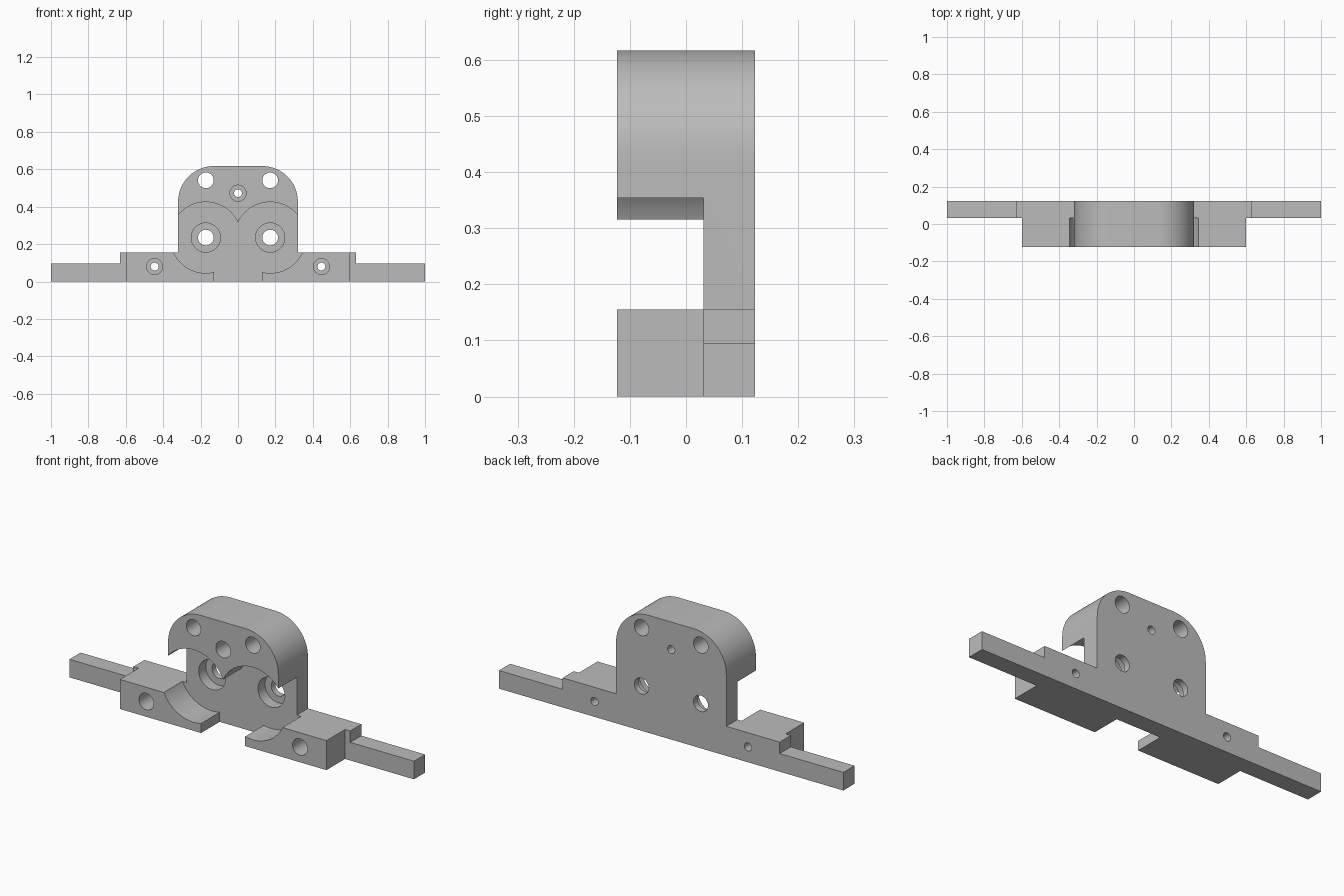
import bpy, bmesh, math
from mathutils import Matrix, Vector

cube = bpy.data.objects.get("Cube")
if cube:
    bpy.data.objects.remove(cube, do_unlink=True)

FRONT, STEP, BACK = -0.123, 0.031, 0.123
PIVOT_X, PIVOT_Z = 0.172, 0.235

metal = bpy.data.materials.new("plain grey")
metal.use_nodes = True
grey = (0.5, 0.5, 0.5, 1)
metal.diffuse_color = grey
metal.node_tree.nodes["Principled BSDF"].inputs["Base Color"].default_value = grey


def prism(name, outline, y0, y1):
    """Extrude an outline in x, z from y0 to y1."""
    bm = bmesh.new()
    face = bm.faces.new([bm.verts.new((x, y0, z)) for x, z in outline])
    extruded = bmesh.ops.extrude_face_region(bm, geom=[face])["geom"]
    moved = [g for g in extruded if isinstance(g, bmesh.types.BMVert)]
    bmesh.ops.translate(bm, vec=Vector((0, y1 - y0, 0)), verts=moved)
    bmesh.ops.recalc_face_normals(bm, faces=bm.faces)
    mesh = bpy.data.meshes.new(name)
    bm.to_mesh(mesh)
    bm.free()
    obj = bpy.data.objects.new(name, mesh)
    bpy.context.collection.objects.link(obj)
    return obj


def arc(cx, cz, r, start, end, steps):
    angles = [math.radians(start + (end - start) * i / steps) for i in range(steps + 1)]
    return [(cx + r * math.cos(a), cz + r * math.sin(a)) for a in angles]


def rect(x0, x1, z0, z1):
    return [(x0, z0), (x1, z0), (x1, z1), (x0, z1)]


def cut(outline, y0, y1):
    cutter = prism("cutter", outline, y0, y1)
    cutter.hide_render = True
    mod = body.modifiers.new("cut", 'BOOLEAN')
    mod.operation = 'DIFFERENCE'
    mod.solver = 'EXACT'
    mod.object = cutter
    bpy.ops.object.modifier_apply(modifier=mod.name)
    bpy.data.objects.remove(cutter, do_unlink=True)


def bore(x, z, r, y0, y1, sides=40):
    cut(arc(x, z, r, 0, 360, sides)[:-1], y0, y1)


# Full silhouette: end bars, shoulders and rounded upper block
half = [(1, 0), (1, 0.095), (0.63, 0.095), (0.63, 0.155), (0.32, 0.155)]
half += arc(0.13, 0.427, 0.19, 0, 90, 20)
outline = half + [(-x, z) for x, z in reversed(half)]
body = prism("bracket_body", outline, FRONT, BACK)
body.data.materials.append(metal)
bpy.context.view_layer.objects.active = body
body.select_set(True)

# Front recess: central gap and the thinner ends
cut(rect(-0.128, 0.128, -0.1, PIVOT_Z), -0.3, STEP)
for side in (-1, 1):
    x0, x1 = sorted((side * 0.6, side * 1.1))
    cut(rect(x0, x1, -0.1, 0.3), -0.3, STEP)
    # Round pocket with its counterbored hole
    bore(side * PIVOT_X, PIVOT_Z, 0.19, -0.3, STEP, 80)
    bore(side * PIVOT_X, PIVOT_Z, 0.078, -0.05, 0.09)
    bore(side * PIVOT_X, PIVOT_Z, 0.042, -0.05, 0.3)
    # Plain upper hole
    bore(side * PIVOT_X, 0.541, 0.042, -0.3, 0.3)

# Counterbored screw holes
for x, z in ((0, 0.472), (-0.446, 0.08), (0.446, 0.08)):
    bore(x, z, 0.043, -0.3, STEP)
    bore(x, z, 0.021, -0.3, 0.3)

bpy.ops.object.shade_smooth_by_angle(angle=math.radians(30))
